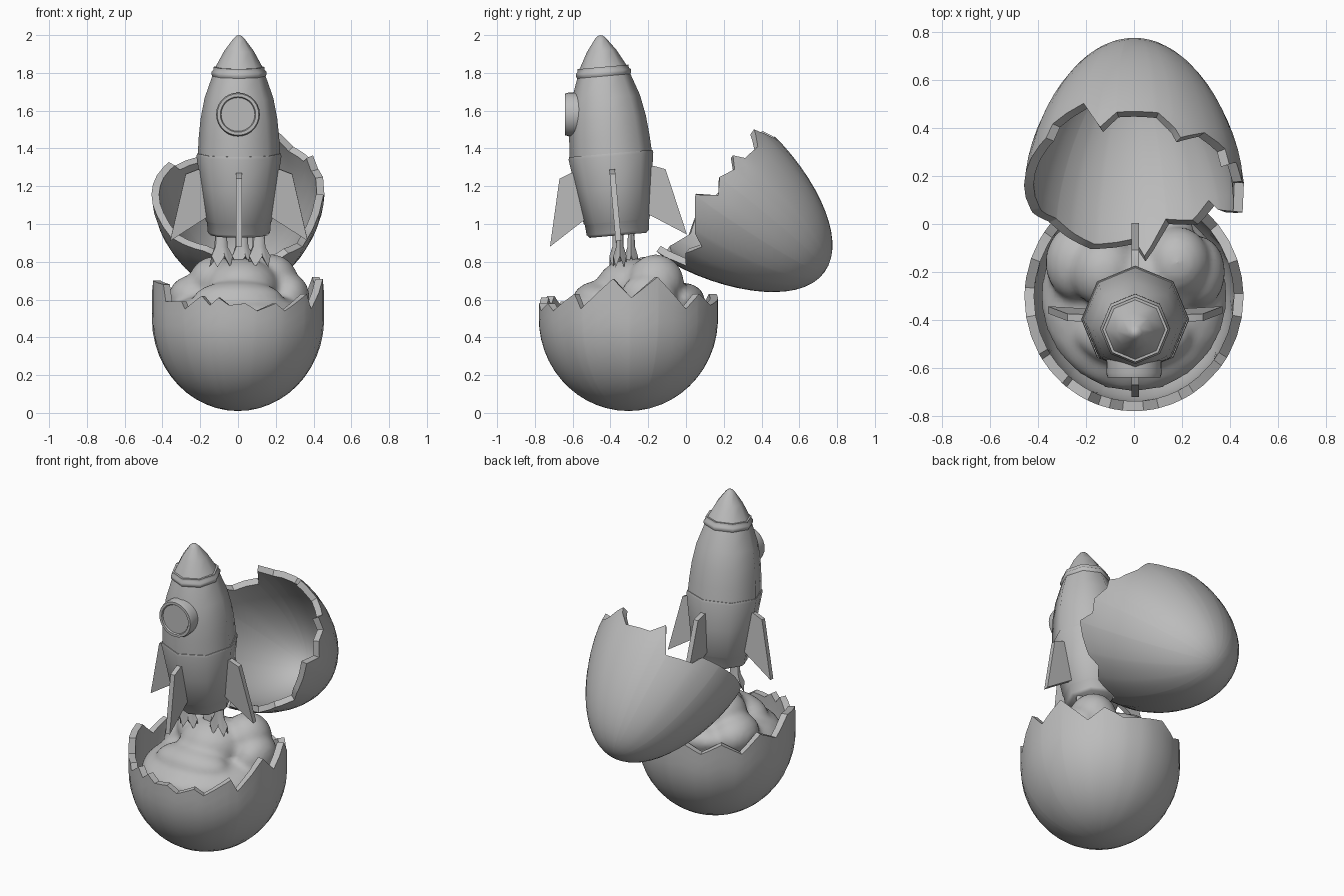
import bpy, bmesh
from math import sin, cos, pi, radians
from mathutils import Matrix, Vector

cube = bpy.data.objects.get("Cube")
if cube:
    bpy.data.objects.remove(cube, do_unlink=True)

grey = bpy.data.materials.new("matte_grey")
grey.use_nodes = True
colour = (0.5, 0.5, 0.5, 1)
grey.diffuse_color = colour
grey.node_tree.nodes["Principled BSDF"].inputs["Base Color"].default_value = colour


def finish(name, bm, matrix=Matrix(), sharp=40):
    """Clean up a bmesh and turn it into a shaded object."""
    bmesh.ops.transform(bm, matrix=matrix, verts=bm.verts)
    bmesh.ops.remove_doubles(bm, verts=bm.verts, dist=0.0005)
    bmesh.ops.recalc_face_normals(bm, faces=bm.faces)
    mesh = bpy.data.meshes.new(name)
    bm.to_mesh(mesh)
    bm.free()
    mesh.materials.append(grey)
    mesh.shade_smooth()
    mesh.set_sharp_from_angle(angle=radians(sharp))
    obj = bpy.data.objects.new(name, mesh)
    bpy.context.collection.objects.link(obj)
    return obj


def bridge_columns(bm, columns):
    """Join a closed ring of equally long point columns with quads."""
    cols = [[bm.verts.new(p) for p in c] for c in columns]
    for a, b in zip(cols, cols[1:] + cols[:1]):
        for i in range(len(a) - 1):
            bm.faces.new((a[i], b[i], b[i + 1], a[i + 1]))


def lathe(name, profile, sides, matrix, sharp):
    bm = bmesh.new()
    angles = [2 * pi * i / sides for i in range(sides)]
    bridge_columns(bm, [[(r * cos(a), r * sin(a), h) for r, h in profile] for a in angles])
    return finish(name, bm, matrix, sharp)


def egg_shell(name, jags, radius, squash, length, power, matrix, wall=0.04, steps=14):
    """Thick half egg whose broken rim follows (angle, offset) pairs."""
    loop = [(jags[-1][0] - 360, jags[-1][1])] + jags + [(jags[0][0] + 360, jags[0][1])]

    def rim(angle):
        for (a0, t0), (a1, t1) in zip(loop, loop[1:]):
            if a0 <= angle <= a1:
                return t0 + (t1 - t0) * (angle - a0) / (a1 - a0)

    def column(angle):
        start, a, points = rim(angle), radians(angle), []
        for skin, order in ((0, range(steps, -1, -1)), (wall, range(steps + 1))):
            end = length - skin
            for k in order:
                t = start + (end - start) * sin(pi / 2 * k / steps)
                r = (radius - skin) * max(0, 1 - (max(t, 0) / end) ** power) ** 0.5
                points.append((r * cos(a), r * squash * sin(a), t))
        return points

    bm = bmesh.new()
    angles = sorted({a for a, t in jags} | set(range(0, 360, 10)))
    bridge_columns(bm, [column(a) for a in angles])
    return finish(name, bm, matrix)


# Lower shell: rim heights around the bowl
heights = [(2, .61), (19, .72), (30, .63), (40, .55), (52, .63), (66, .57), (85, .6),
           (100, .63), (115, .57), (130, .63), (145, .56), (160, .66), (175, .6),
           (190, .7), (210, .68), (213, .59), (229, .59), (232, .55), (245, .62),
           (251, .57), (257, .61), (264, .57), (275, .58), (283, .54), (296, .58),
           (303, .54), (323, .63), (328, .55), (350, .71)]
egg_shell("lower_shell", [(a, 0.5 - z) for a, z in heights], 0.456, 1.04, 0.49, 2,
          Matrix.Translation((0, -0.305, 0.5)) @ Matrix.Diagonal((1, 1, -1, 1)))

# Upper shell: tipped back, opening towards the front
offsets = [(0, .01), (11, -.04), (22, .0), (30, -.05), (34, .01), (50, .03), (65, -.04),
           (68, .0), (77, .07), (99, .07), (108, .0), (119, .16), (140, .12), (144, .06),
           (161, .03), (180, .0), (203, -.02), (219, .01), (234, -.02), (247, -.04),
           (270, .01), (276, -.08), (289, .09), (306, .05), (320, .1), (327, .03), (351, -.09)]
up, axis = Vector((0, 0.585, 0.811)), Vector((0, 0.811, -0.585))
tip_back = Matrix((Vector((1, 0, 0)), up, axis)).transposed().to_4x4()
egg_shell("upper_shell", offsets, 0.458, 0.95, 0.705, 1.5,
          Matrix.Translation((0, 0.162, 1.158)) @ tip_back)

# Smoke: overlapping puffs fused into one lumpy mass
puffs = [((0, -.3, .5), (.39, .4, .15)), ((-.12, -.2, .7), (.14, .15, .13)),
         ((.18, -.16, .69), (.14, .15, .15)), ((.02, -.28, .66), (.2, .2, .16)),
         ((0, -.46, .6), (.24, .14, .1)), ((-.24, -.16, .61), (.13, .16, .12)),
         ((.27, -.2, .61), (.11, .15, .13)), ((0, -.02, .6), (.25, .12, .09))]
bm = bmesh.new()
for centre, size in puffs:
    bmesh.ops.create_icosphere(bm, subdivisions=3, radius=1, matrix=Matrix.Translation(centre)
                               @ Matrix.Diagonal((*size, 1)))
smoke = finish("smoke", bm, sharp=180)
remesh = smoke.modifiers.new("fuse", 'REMESH')
remesh.mode = 'VOXEL'
remesh.voxel_size = 0.02
remesh.use_smooth_shade = True
soften = smoke.modifiers.new("soften", 'SMOOTH')
soften.iterations = 4

# Rocket body sections, leaning slightly to the front
lean = Matrix.Translation((0.005, -0.36, 0.94)) @ Matrix.Rotation(radians(5.1), 4, 'X')
lathe("rocket_base", [(0, 0), (.15, 0), (.165, .015), (.17, .07), (.175, .075), (.2, .25),
                      (.225, .42), (.222, .435), (0, .435)], 8, lean, 50)
lathe("rocket_body", [(0, .42), (.218, .43), (.213, .52), (.203, .62), (.182, .73), (.14, .85),
                      (0, .85)], 8, lean, 50)
lathe("nose_ring", [(0, .84), (.138, .84), (.146, .855), (.146, .87), (.136, .88), (.136, .895),
                    (0, .895)], 8, lean, 50)
lathe("nose_cone", [(0, .89), (.127, .89), (.078, .98), (.03, 1.045), (.015, 1.06), (0, 1.064)],
      8, lean, 50)

# Four fins
outline = [(.17, .35), (.22, .35), (.282, .326), (.364, -.028), (.165, .1)]
for i, side in enumerate(("left", "back", "right", "front")):
    bm = bmesh.new()
    face = bm.faces.new([bm.verts.new((r, -0.015, h)) for r, h in outline])
    moved = bmesh.ops.extrude_face_region(bm, geom=[face])["geom"]
    bmesh.ops.translate(bm, vec=(0, 0.03, 0),
                        verts=[v for v in moved if isinstance(v, bmesh.types.BMVert)])
    finish(side + "_fin", bm, lean @ Matrix.Rotation(i * pi / 2, 4, 'Z'), 30)

# Porthole rim and glass, facing the front
facing = Matrix.Translation((0, -0.57, 1.58)) @ Matrix.Rotation(pi / 2, 4, 'X')
lathe("porthole_rim", [(.085, -.03), (.113, -.03), (.116, .05), (.11, .07), (.094, .07),
                       (.088, .06), (.085, -.03)], 28, facing, 35)
lathe("porthole_glass", [(0, -.02), (.089, -.02), (.089, .062), (0, .062)], 28, facing, 35)

# Exhaust jets: flared tubes ending in pointed tongues
for name, x, y in (("right_jet", -.09, -.37), ("left_jet", .11, -.35), ("back_jet", .02, -.29)):
    bm = bmesh.new()
    columns = []
    for k in range(10):
        a = 2 * pi * k / 10
        low = 0.77 if k % 2 else 0.83
        columns.append([(x + r * cos(a), y + 0.6 * r * sin(a), z)
                        for r, z in ((0, .96), (.03, .96), (.035, .88), (.062, low), (0, .85))])
    bridge_columns(bm, columns)
    finish(name, bm, sharp=30)
